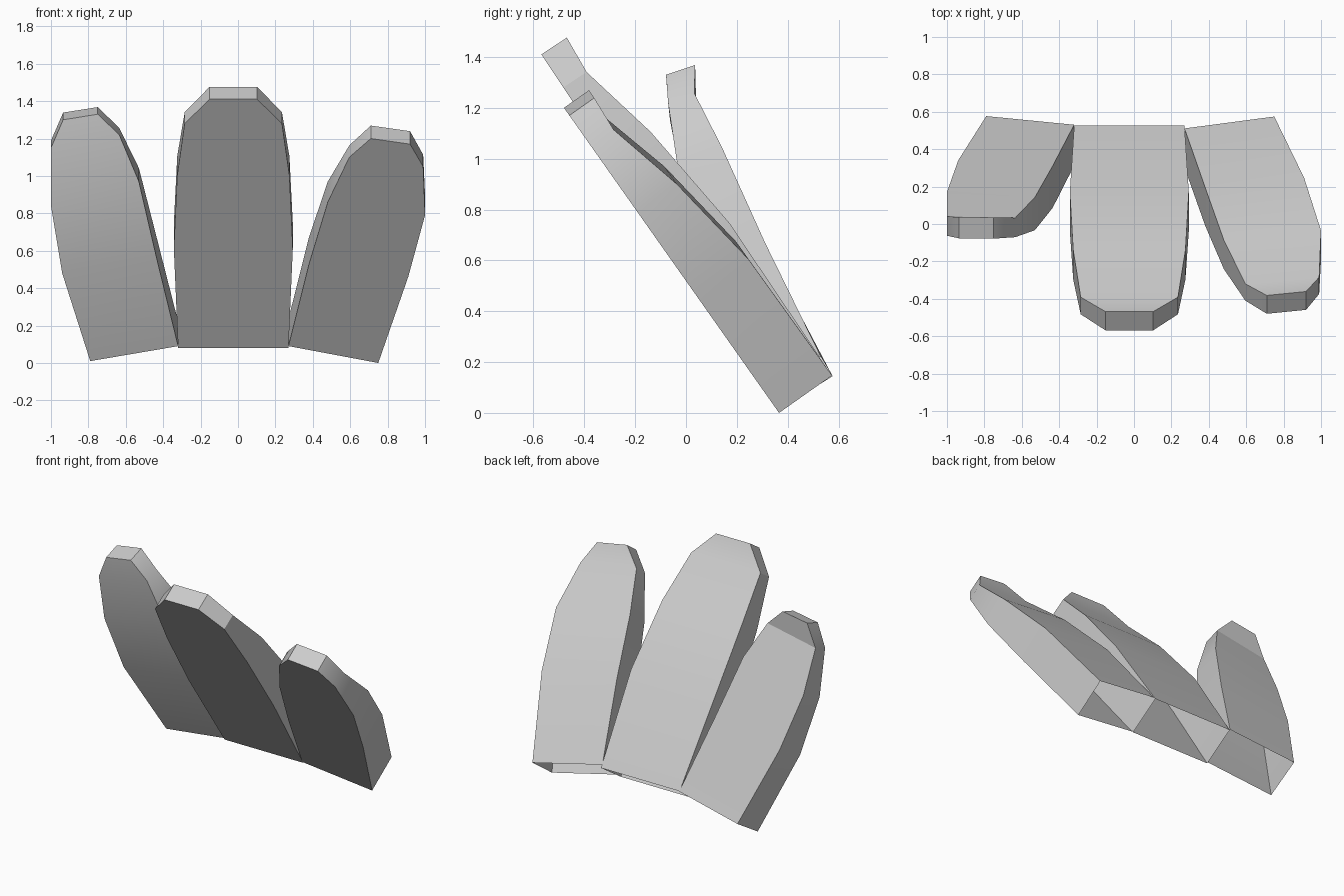
import bpy
import bmesh
from math import hypot, radians

default_cube = bpy.data.objects.get("Cube")
if default_cube:
    bpy.data.objects.remove(default_cube, do_unlink=True)

# One plain grey for every part
grey = bpy.data.materials.new("plain_grey")
grey.use_nodes = True
colour = (0.6, 0.6, 0.6, 1.0)
grey.diffuse_color = colour
grey.node_tree.nodes["Principled BSDF"].inputs["Base Color"].default_value = colour

# Plate thickness at each row, from base to tip
THICKNESS = (0.255, 0.25, 0.19, 0.11, 0.12)


def make_plate(name, rows, lean, curl):
    """Leaning plate with an open base; each row holds two (x, z) edge points."""
    bm = bmesh.new()
    rings = []
    for (x_a, z_a, x_b, z_b), thick in zip(rows, THICKNESS):
        front, back = [], []
        for x, z in ((x_a, z_a), (x_b, z_b)):
            y = 0.366 - lean * z + curl * z * z
            rise = lean - curl * z
            step = thick / hypot(1, rise)
            front.append(bm.verts.new((x, y, z)))
            back.append(bm.verts.new((x, y + step, z + step * rise)))
        rings.append(front + back[::-1])

    # Front, back and side walls between rows, then the tip
    for low, high in zip(rings, rings[1:]):
        for i in range(len(low)):
            j = (i + 1) % len(low)
            bm.faces.new((low[i], low[j], high[j], high[i]))
    bm.faces.new(rings[-1])

    mesh = bpy.data.meshes.new(name)
    bm.to_mesh(mesh)
    bm.free()
    mesh.materials.append(grey)
    plate = bpy.data.objects.new(name, mesh)
    bpy.context.collection.objects.link(plate)
    bpy.ops.object.select_all(action="DESELECT")
    plate.select_set(True)
    bpy.context.view_layer.objects.active = plate
    bpy.ops.object.shade_smooth_by_angle(angle=radians(25))
    return plate


# Middle plate: symmetric about a line just off centre
half_outline = ((0.295, 0.08), (0.318, 0.61), (0.30, 1.0), (0.26, 1.28), (0.127, 1.41))
middle = -0.025
make_plate("middle_plate",
           [(middle - w, z, middle + w, z) for w, z in half_outline],
           lean=0.663, curl=0)

# Left plate: lies further forward
make_plate("left_plate", [
    (0.27, 0.09, 0.75, 0.0),
    (0.38, 0.53, 0.91, 0.46),
    (0.48, 0.86, 1.0, 0.79),
    (0.595, 1.10, 0.99, 1.05),
    (0.71, 1.20, 0.92, 1.17),
], lean=0.705, curl=0)

# Right plate: curls upright
make_plate("right_plate", [
    (-0.79, 0.01, -0.32, 0.09),
    (-0.94, 0.48, -0.435, 0.56),
    (-1.0, 0.84, -0.53, 0.97),
    (-1.0, 1.15, -0.635, 1.22),
    (-0.935, 1.30, -0.75, 1.33),
], lean=0.62, curl=0.215)
